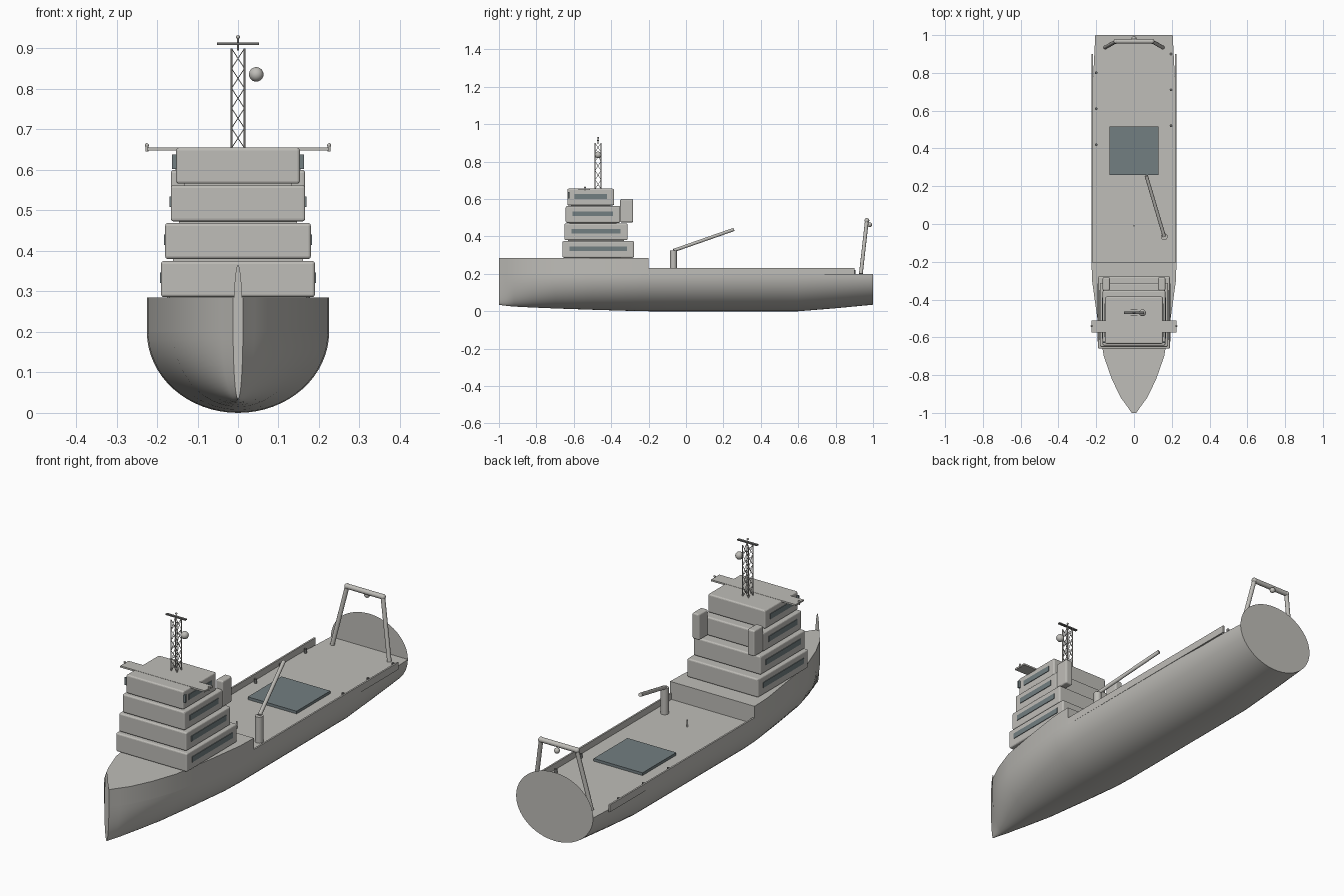
import bpy, bmesh, math
from mathutils import Vector

if "Cube" in bpy.data.objects:
    bpy.data.objects.remove(bpy.data.objects["Cube"])


def material(name, rgb):
    m = bpy.data.materials.new(name)
    m.use_nodes = True
    m.diffuse_color = (*rgb, 1)
    bsdf = m.node_tree.nodes["Principled BSDF"]
    bsdf.inputs["Base Color"].default_value = (*rgb, 1)
    bsdf.inputs["Roughness"].default_value = 0.6
    return m


GREY = material("light grey paint", (0.52, 0.51, 0.48))
GLASS = material("slate blue grey", (0.17, 0.21, 0.22))
DARK = material("dark grey", (0.16, 0.16, 0.155))


def finish(name, bm, mat, smooth=True):
    bmesh.ops.recalc_face_normals(bm, faces=bm.faces[:])
    mesh = bpy.data.meshes.new(name)
    bm.to_mesh(mesh)
    bm.free()
    mesh.materials.append(mat)
    ob = bpy.data.objects.new(name, mesh)
    bpy.context.collection.objects.link(ob)
    if smooth:
        bpy.ops.object.select_all(action="DESELECT")
        ob.select_set(True)
        bpy.context.view_layer.objects.active = ob
        bpy.ops.object.shade_smooth_by_angle(angle=math.radians(35))
    return ob


def box(name, x, y, z, mat=GREY, bevel=0):
    """Box from (min, max) pairs on each axis."""
    bm = bmesh.new()
    bmesh.ops.create_cube(bm, size=1)
    for v in bm.verts:
        v.co = [lo + (c + 0.5) * (hi - lo) for c, (lo, hi) in zip(v.co, (x, y, z))]
    ob = finish(name, bm, mat, smooth=False)
    if bevel:
        mod = ob.modifiers.new("rounded edges", "BEVEL")
        mod.width, mod.segments = bevel, 3
    return ob


def add_rod(bm, a, b, r, sides=12):
    a, b = Vector(a), Vector(b)
    made = bmesh.ops.create_cone(bm, cap_ends=True, segments=sides, radius1=r,
                                 radius2=r, depth=(b - a).length)["verts"]
    turn = Vector((0, 0, 1)).rotation_difference(b - a)
    for v in made:
        v.co = turn @ v.co + (a + b) / 2


def rod(name, a, b, r, mat=GREY, sides=16):
    bm = bmesh.new()
    add_rod(bm, a, b, r, sides)
    return finish(name, bm, mat)


def ball(name, centre, r, mat=GREY):
    bm = bmesh.new()
    bmesh.ops.create_uvsphere(bm, u_segments=20, v_segments=12, radius=r)
    bmesh.ops.translate(bm, verts=bm.verts, vec=centre)
    return finish(name, bm, mat)


def skin(bm, rings, close=False):
    """Join consecutive rings of points with quads."""
    rows = [[bm.verts.new(p) for p in ring] for ring in rings]
    for a, b in zip(rows, rows[1:]):
        n = len(a)
        for i in range(n if close else n - 1):
            bm.faces.new((a[i], a[(i + 1) % n], b[(i + 1) % n], b[i]))
    return rows


# Hull stations: y, half width, keel height
DECK, FORE_TOP = 0.2, 0.285
STATIONS = [(-1, 0.012, 0.034), (-0.96, 0.04, 0.029), (-0.92, 0.07, 0.025),
            (-0.82, 0.118, 0.02), (-0.7, 0.16, 0.015), (-0.5, 0.194, 0.008),
            (-0.3, 0.222, 0.002), (-0.2, 0.225, 0), (0.6, 0.223, 0),
            (0.8, 0.215, 0.016), (1, 0.205, 0.035)]
STEPS = 32


def ellipse(station, start, end, steps):
    y, w, keel = station
    angles = [start + (end - start) * i / steps for i in range(steps + 1)]
    return [(w * math.cos(t), y, DECK + (DECK - keel) * math.sin(t)) for t in angles]


# Rounded lower hull with its flat working deck
bm = bmesh.new()
skin(bm, [ellipse(s, -math.pi, 0, STEPS) for s in STATIONS], close=True)
finish("hull", bm, GREY)

# Oval end plates standing above the deck at bow and stern
for name, station in (("bow_plate", STATIONS[0]), ("stern_plate", STATIONS[-1])):
    bm = bmesh.new()
    points = ellipse(station, 0, math.tau, 2 * STEPS)[:-1]
    bm.faces.new([bm.verts.new(p) for p in points])
    if station[0] > 0:
        bmesh.ops.reverse_faces(bm, faces=bm.faces[:])
    finish(name, bm, GREY, smooth=False)

# Raised forecastle following the hull outline
bm = bmesh.new()
rings = [[(-w, y, DECK), (w, y, DECK), (w, y, FORE_TOP), (-w, y, FORE_TOP)]
         for y, w, k in STATIONS if y <= -0.2]
rows = skin(bm, rings, close=True)
bm.faces.new(rows[0])
bm.faces.new(rows[-1])
finish("forecastle", bm, GREY)

# Bulwarks along the working deck
for side, label in ((1, "left"), (-1, "right")):
    for i, (y0, y1) in enumerate(((-0.2, 0.6), (0.6, 0.9))):
        xs = sorted((side * 0.217, side * 0.225))
        box(f"{label}_bulwark_{i + 1}", xs, (y0, y1), (DECK - 0.005, 0.23))

# Accommodation tiers with side window strips: half width, front, back, bottom
TIERS = [(0.19, -0.66, -0.278, 0.286), (0.18, -0.65, -0.312, 0.38),
         (0.166, -0.643, -0.352, 0.473), (0.153, -0.634, -0.385, 0.566)]
for i, (w, front, back, z) in enumerate(TIERS, 1):
    box(f"tier_{i}", (-w, w), (front, back), (z, z + 0.089), bevel=0.007)
    box(f"tier_{i}_footing", (-w + 0.02, w - 0.02), (front + 0.02, back - 0.02),
        (z - 0.008, z + 0.01))
    for side, label in ((1, "left"), (-1, "right")):
        xs = sorted((side * (w - 0.003), side * (w + 0.003)))
        box(f"{label}_windows_{i}", xs, (front + 0.037, back - 0.037),
            (z + 0.035, z + 0.061), GLASS)

# Bridge window band ends, funnels, and wing with end lamps
box("bridge_window_band", (-0.163, 0.163), (-0.631, -0.623), (0.602, 0.638), GLASS)
box("bridge_wing", (-0.225, 0.225), (-0.575, -0.512), (0.648, 0.656))
for side, label in ((1, "left"), (-1, "right")):
    xs = sorted((side * 0.128, side * 0.166))
    box(f"{label}_funnel", xs, (-0.352, -0.283), (0.475, 0.6), bevel=0.007)
    rod(f"{label}_wing_lamp_post", (side * 0.225, -0.54, 0.645),
        (side * 0.225, -0.54, 0.66), 0.004)
    ball(f"{label}_wing_lamp", (side * 0.225, -0.54, 0.661), 0.005)

# Lattice mast
HALF, MAST_Y, BASE, TOP, PANELS = 0.016, -0.47, 0.654, 0.9, 5
corners = [(sx * HALF, MAST_Y + sy * HALF) for sx, sy in ((-1, -1), (1, -1), (1, 1), (-1, 1))]
bm = bmesh.new()
step = (TOP - BASE) / PANELS
for i, a in enumerate(corners):
    b = corners[(i + 1) % 4]
    add_rod(bm, (*a, BASE), (*a, TOP), 0.0025, 8)
    for p in range(PANELS):
        low, high = BASE + p * step, BASE + (p + 1) * step
        add_rod(bm, (*a, low), (*b, high), 0.0012, 6)
        add_rod(bm, (*b, low), (*a, high), 0.0012, 6)
finish("lattice_mast", bm, GREY)
box("radar_bar", (-0.052, 0.052), (MAST_Y - 0.006, MAST_Y + 0.006), (0.909, 0.915), DARK)
rod("mast_head_post", (0, MAST_Y, 0.895), (0, MAST_Y, 0.925), 0.002)
ball("mast_head_light", (0, MAST_Y, 0.928), 0.005)
ball("radar_dome", (0.045, MAST_Y, 0.836), 0.018)

# Cargo hatch and small deck post
box("cargo_hatch", (-0.13, 0.13), (0.26, 0.517), (DECK, 0.213), GLASS)
rod("deck_post", (0, -0.01, DECK), (0, -0.01, 0.232), 0.004)

# Deck crane
rod("crane_pillar", (0.16, -0.067, DECK), (0.16, -0.067, 0.325), 0.018, sides=24)
rod("crane_boom", (0.16, -0.065, 0.325), (0.065, 0.255, 0.437), 0.009)

# Mooring bollards
for i, (x, y) in enumerate(((-0.2, 0.42), (-0.2, 0.61), (-0.2, 0.8),
                            (0.196, 0.52), (0.196, 0.71), (0.196, 0.9)), 1):
    rod(f"bollard_{i}", (x, y, DECK), (x, y, 0.22), 0.007, DARK)

# Stern gantry with hanging pulley
for side, label in ((1, "left"), (-1, "right")):
    rod(f"{label}_gantry_leg", (side * 0.152, 0.935, DECK), (side * 0.095, 0.967, 0.485), 0.01)
    ball(f"{label}_gantry_joint", (side * 0.095, 0.967, 0.485), 0.013)
rod("gantry_beam", (-0.095, 0.967, 0.485), (0.095, 0.967, 0.485), 0.012)
ball("gantry_pulley", (0, 0.982, 0.463), 0.013)
